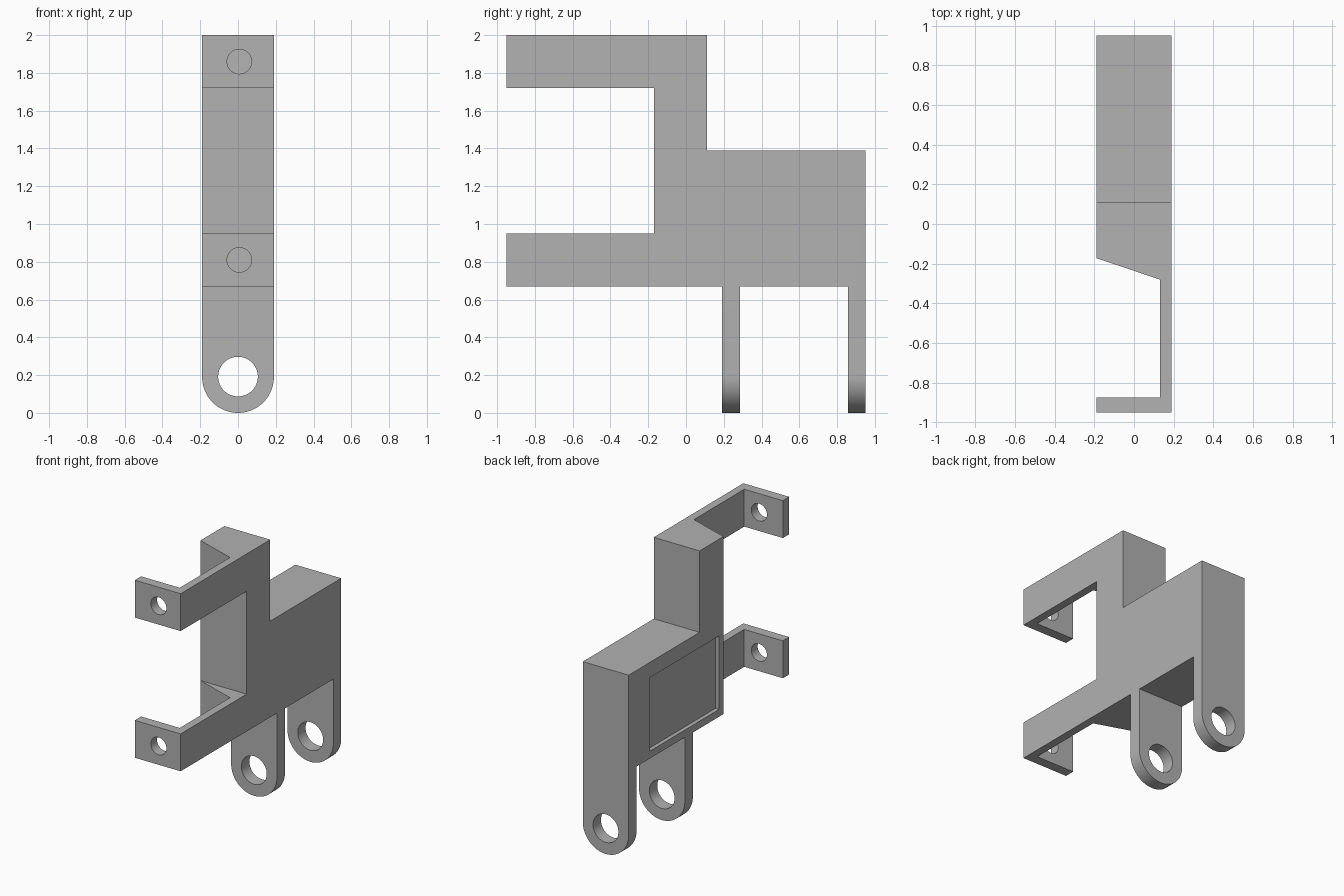
import bpy
import bmesh
import math
from mathutils import Vector

if "Cube" in bpy.data.objects:
    bpy.data.objects.remove(bpy.data.objects["Cube"], do_unlink=True)

grey = bpy.data.materials.new("plain grey")
grey.use_nodes = True
colour = (0.445, 0.445, 0.445, 1.0)
grey.diffuse_color = colour
grey.node_tree.nodes["Principled BSDF"].inputs["Base Color"].default_value = colour


def prism(name, points, axis, low, high):
    """Extrude a 2D outline along x, y or z; points use the other two axes in order."""
    def place(p, d):
        a, b = p
        return {"x": (d, a, b), "y": (a, d, b), "z": (a, b, d)}[axis]
    bm = bmesh.new()
    face = bm.faces.new([bm.verts.new(place(p, low)) for p in points])
    moved = bmesh.ops.extrude_face_region(bm, geom=[face])["geom"]
    step = Vector(place((0, 0), high - low))
    bmesh.ops.translate(bm, vec=step, verts=[v for v in moved if isinstance(v, bmesh.types.BMVert)])
    bmesh.ops.recalc_face_normals(bm, faces=bm.faces)
    mesh = bpy.data.meshes.new(name)
    bm.to_mesh(mesh)
    bm.free()
    mesh.materials.append(grey)
    obj = bpy.data.objects.new(name, mesh)
    bpy.context.collection.objects.link(obj)
    return obj


def arc(x, z, radius, start, end, steps):
    angles = [start + (end - start) * i / steps for i in range(steps + 1)]
    return [(x + radius * math.cos(a), z + radius * math.sin(a)) for a in angles]


def circle(x, z, radius, steps=64):
    return arc(x, z, radius, 0, math.tau, steps)[:-1]


def combine(target, tool, operation):
    """Apply a boolean and discard the tool."""
    tool.hide_render = True
    mod = target.modifiers.new(operation, "BOOLEAN")
    mod.object, mod.operation, mod.solver = tool, operation, "EXACT"
    bpy.context.view_layer.objects.active = target
    bpy.ops.object.modifier_apply(modifier=mod.name)
    bpy.data.objects.remove(tool, do_unlink=True)


HALF = 0.19       # half width, also the rounding of the legs
BASE = 0.67       # underside of the body
FRONT = -0.17     # front of the body between the arms

# Side outline: body, two arms forward, two legs down
side = [(-0.95, BASE), (0.19, BASE), (0.19, -0.1), (0.285, -0.1), (0.285, BASE),
        (0.857, BASE), (0.857, -0.1), (0.95, -0.1), (0.95, 1.39), (0.11, 1.39),
        (0.11, 2), (-0.95, 2), (-0.95, 1.72), (FRONT, 1.72), (FRONT, 0.95), (-0.95, 0.95)]
bracket = prism("bracket", side, "x", -0.4, 0.4)

# Front outline: straight sides with round leg ends
front = arc(0, HALF, HALF, math.pi, math.tau, 48) + [(HALF, 2.2), (-HALF, 2.2)]
combine(bracket, prism("front_outline", front, "y", -1.2, 1.2), "INTERSECT")

# Hollow the arms to a thin plate with an end tab and a sloped root
slope = (0.28 - 0.172) / (0.13 + HALF)
recess = [(-0.3, -0.875), (0.13, -0.875), (0.13, -0.28), (-0.3, -0.28 + slope * 0.43)]
combine(bracket, prism("arm_recess", recess, "z", 0.5, 2.2), "DIFFERENCE")

# Screw holes in the tabs
for height in (0.81, 1.86):
    combine(bracket, prism("tab_hole", circle(0.007, height, 0.065), "y", -1.1, -0.7), "DIFFERENCE")

# Pivot hole through both legs
combine(bracket, prism("pivot_hole", circle(0, 0.192, 0.105), "y", 0, 1.2), "DIFFERENCE")

# Shallow rectangular pocket in the side
pocket = [(-0.12, 0.725), (0.70, 0.725), (0.70, 1.275), (-0.12, 1.275)]
combine(bracket, prism("side_pocket", pocket, "x", -0.4, -HALF + 0.03), "DIFFERENCE")

# Smooth round surfaces, sharp edges elsewhere
bpy.ops.object.select_all(action="DESELECT")
bracket.select_set(True)
bpy.context.view_layer.objects.active = bracket
bpy.ops.object.shade_smooth_by_angle(angle=math.radians(30))
